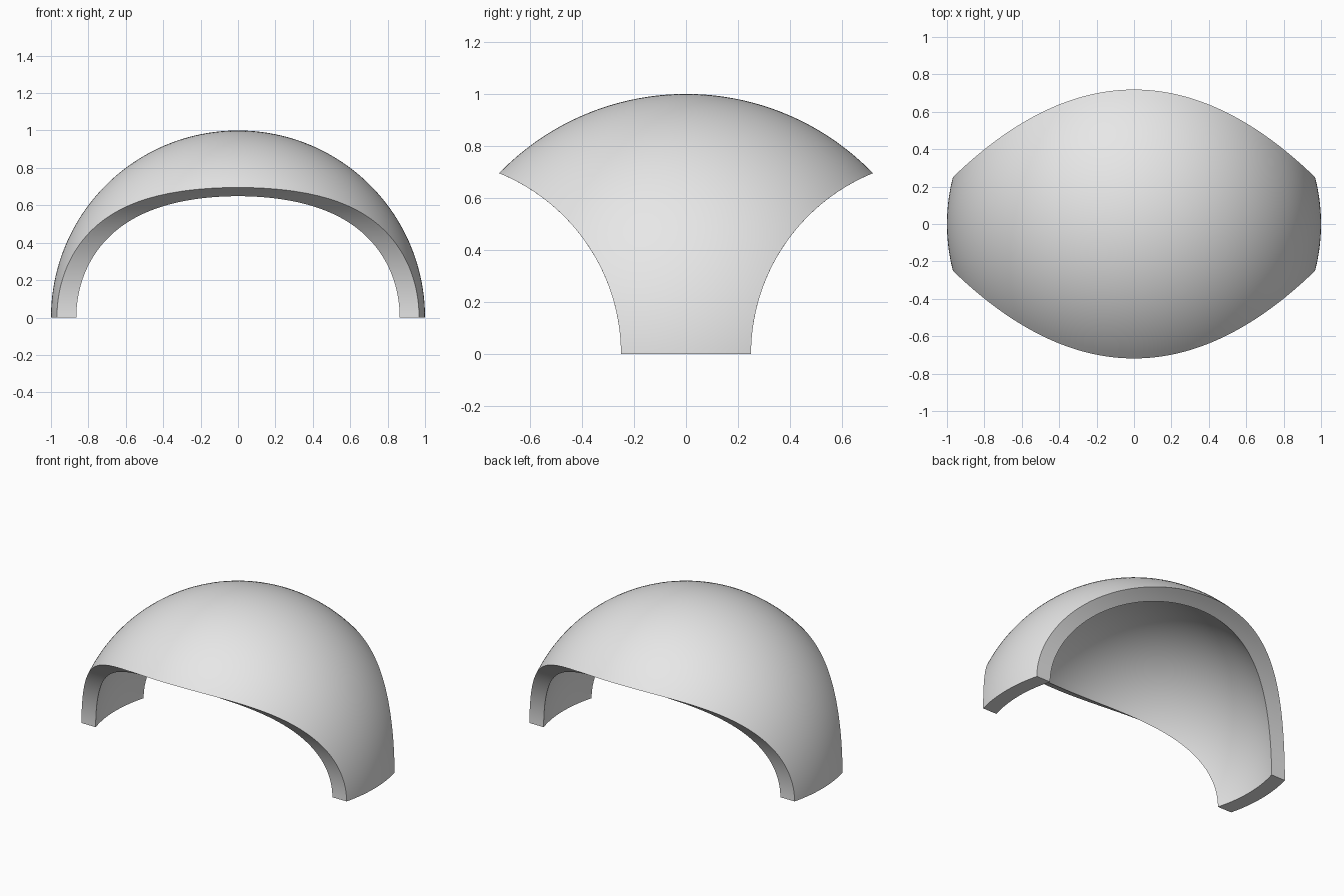
import bpy, bmesh, math

cube = bpy.data.objects.get("Cube")
if cube:
    bpy.data.objects.remove(cube, do_unlink=True)

OUTER, INNER = 1.0, 0.9      # shell radii
CUT_Y, CUT_R = 1.0, 0.75     # round side cut-outs, axis along x
ARCH, ACROSS, WALL = 128, 40, 4


def cut_edge(radius, a):
    """y where a sphere meets the side cut-out, at arch angle a."""
    c = CUT_Y**2 - CUT_R**2 + (radius * math.sin(a))**2
    return c / (CUT_Y + math.sqrt(CUT_Y**2 - c * math.cos(a)**2))


def section(a):
    """Closed loop of (radius, y): outer skin, wall, inner skin, wall."""
    loop = []
    for r0, r1, side in ((OUTER, INNER, 1), (INNER, OUTER, -1)):
        edge = cut_edge(r0, a)
        loop += [(r0, side * edge * (2 * i / ACROSS - 1)) for i in range(ACROSS)]
        for i in range(WALL):
            r = r0 + (r1 - r0) * i / WALL
            loop.append((r, side * cut_edge(r, a)))
    return loop


# Domed shell: sweep the section over the arch from one foot to the other
bm = bmesh.new()
rings = []
for k in range(ARCH + 1):
    a = math.pi * k / ARCH
    ring = []
    for r, y in section(a):
        rho = math.sqrt(r * r - y * y)
        ring.append(bm.verts.new((rho * math.cos(a), y, rho * math.sin(a))))
    rings.append(ring)
for lo, hi in zip(rings, rings[1:]):
    for i in range(len(lo)):
        j = (i + 1) % len(lo)
        bm.faces.new((lo[i], lo[j], hi[j], hi[i]))

# Flat feet
bm.faces.new(rings[0])
bm.faces.new(rings[-1])
bmesh.ops.recalc_face_normals(bm, faces=bm.faces)

mesh = bpy.data.meshes.new("domed_shell")
bm.to_mesh(mesh)
bm.free()
shell = bpy.data.objects.new("domed_shell", mesh)
bpy.context.collection.objects.link(shell)

# Plain grey material
grey = bpy.data.materials.new("light_grey")
grey.use_nodes = True
colour = (0.8, 0.8, 0.8, 1)
grey.diffuse_color = colour
for node in grey.node_tree.nodes:
    if node.type == 'BSDF_PRINCIPLED':
        node.inputs["Base Color"].default_value = colour
mesh.materials.append(grey)

# Smooth skins, sharp rims
bpy.ops.object.select_all(action='DESELECT')
shell.select_set(True)
bpy.context.view_layer.objects.active = shell
bpy.ops.object.shade_smooth_by_angle(angle=math.radians(30))
